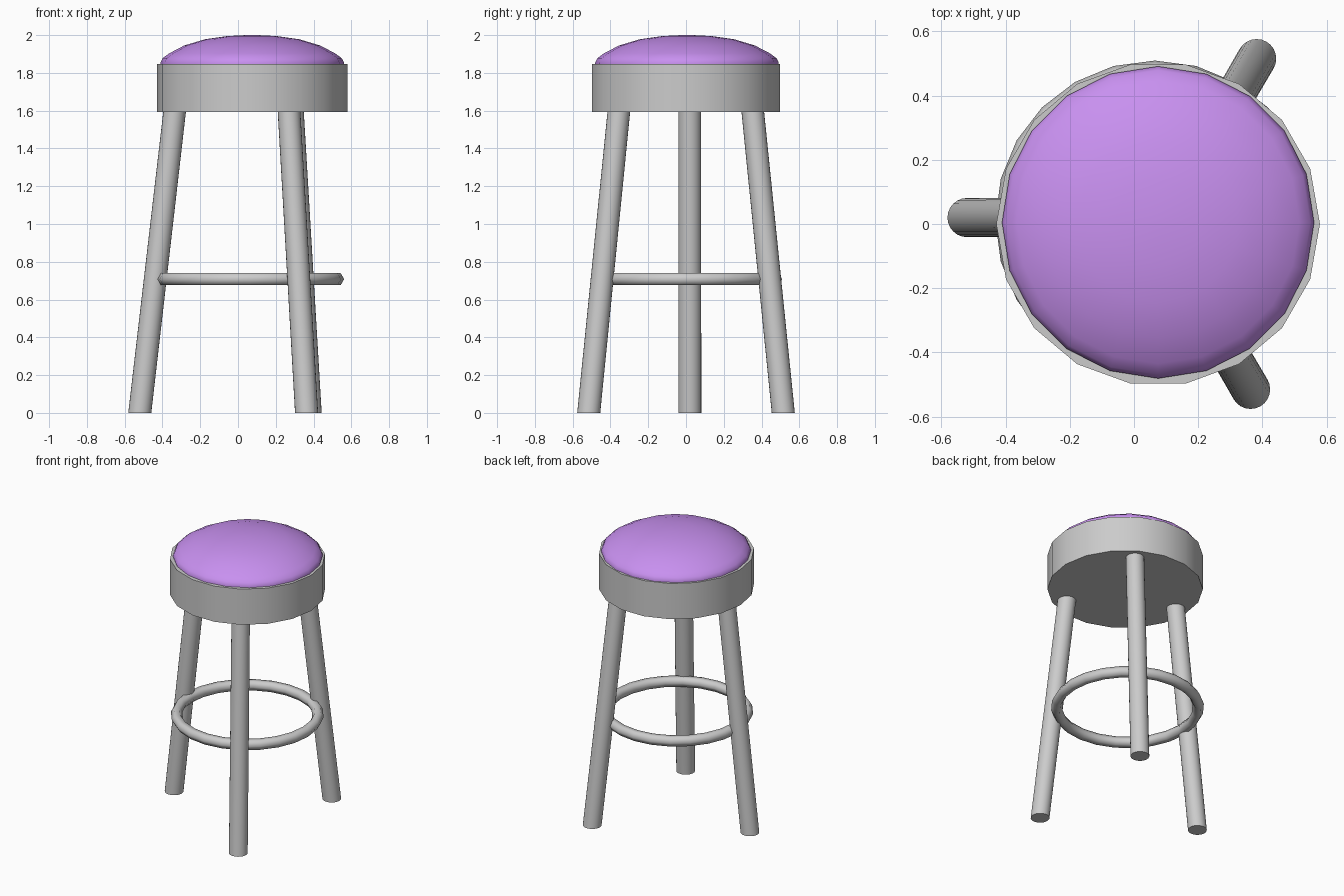
import bpy, bmesh
from math import cos, sin, pi, radians

if "Cube" in bpy.data.objects:
    bpy.data.objects.remove(bpy.data.objects["Cube"])

CX, CY = 0.075, 0.005   # shared axis of seat, cushion and footrest


def finish(bm, name, angle=40):
    bmesh.ops.recalc_face_normals(bm, faces=bm.faces)
    mesh = bpy.data.meshes.new(name)
    bm.to_mesh(mesh)
    bm.free()
    obj = bpy.data.objects.new(name, mesh)
    bpy.context.collection.objects.link(obj)
    bpy.ops.object.select_all(action='DESELECT')
    obj.select_set(True)
    bpy.context.view_layer.objects.active = obj
    bpy.ops.object.shade_smooth_by_angle(angle=radians(angle))
    return obj


def loft(name, rings, sides):
    """Skin circles given as (x, y, z, radius) and cap both ends."""
    bm = bmesh.new()
    loops = [[bm.verts.new((x + r * cos(2 * pi * i / sides),
                            y + r * sin(2 * pi * i / sides), z))
              for i in range(sides)] for x, y, z, r in rings]
    for a, b in zip(loops, loops[1:]):
        for i in range(sides):
            j = (i + 1) % sides
            bm.faces.new((a[i], a[j], b[j], b[i]))
    bm.faces.new(loops[0])
    bm.faces.new(loops[-1])
    return finish(bm, name)


# Seat drum
loft("seat_base", [(CX, 0, 1.592, 0.504), (CX, 0, 1.847, 0.504)], 18)

# Domed cushion, sunk slightly into the drum
dome = [(0.484, 1.83), (0.486, 1.855), (0.474, 1.878), (0.44, 1.903),
        (0.36, 1.945), (0.25, 1.978), (0.13, 1.995), (0.03, 2.0)]
cushion = loft("seat_cushion", [(CX, CY, z, r) for r, z in dome], 20)
lilac = bpy.data.materials.new("lilac_fabric")
lilac.diffuse_color = (0.58, 0.28, 0.87, 1)
lilac.use_nodes = True
lilac.node_tree.nodes["Principled BSDF"].inputs["Base Color"].default_value = lilac.diffuse_color
cushion.data.materials.append(lilac)

# Splayed legs, cut level at floor and seat
legs = {
    "left_leg": ((-0.52, 0.02), (-0.335, 0.02)),
    "front_right_leg": ((0.363, -0.515), (0.27, -0.355)),
    "back_right_leg": ((0.382, 0.515), (0.288, 0.353)),
}
for name, (foot, top) in legs.items():
    loft(name, [(*foot, 0, 0.061), (*top, 1.6, 0.06)], 24)

# Footrest ring with a hexagonal section
bm = bmesh.new()
MAJOR, MINOR, N, S = 0.46, 0.037, 24, 6
grid = [[bm.verts.new((CX - 0.01 + (MAJOR + MINOR * cos(2 * pi * k / S)) * cos(2 * pi * i / N),
                       0.012 + (MAJOR + MINOR * cos(2 * pi * k / S)) * sin(2 * pi * i / N),
                       0.708 + MINOR * sin(2 * pi * k / S)))
         for k in range(S)] for i in range(N)]
for i in range(N):
    for k in range(S):
        a, b = grid[i], grid[(i + 1) % N]
        bm.faces.new((a[k], b[k], b[(k + 1) % S], a[(k + 1) % S]))
finish(bm, "footrest_ring", 65)
